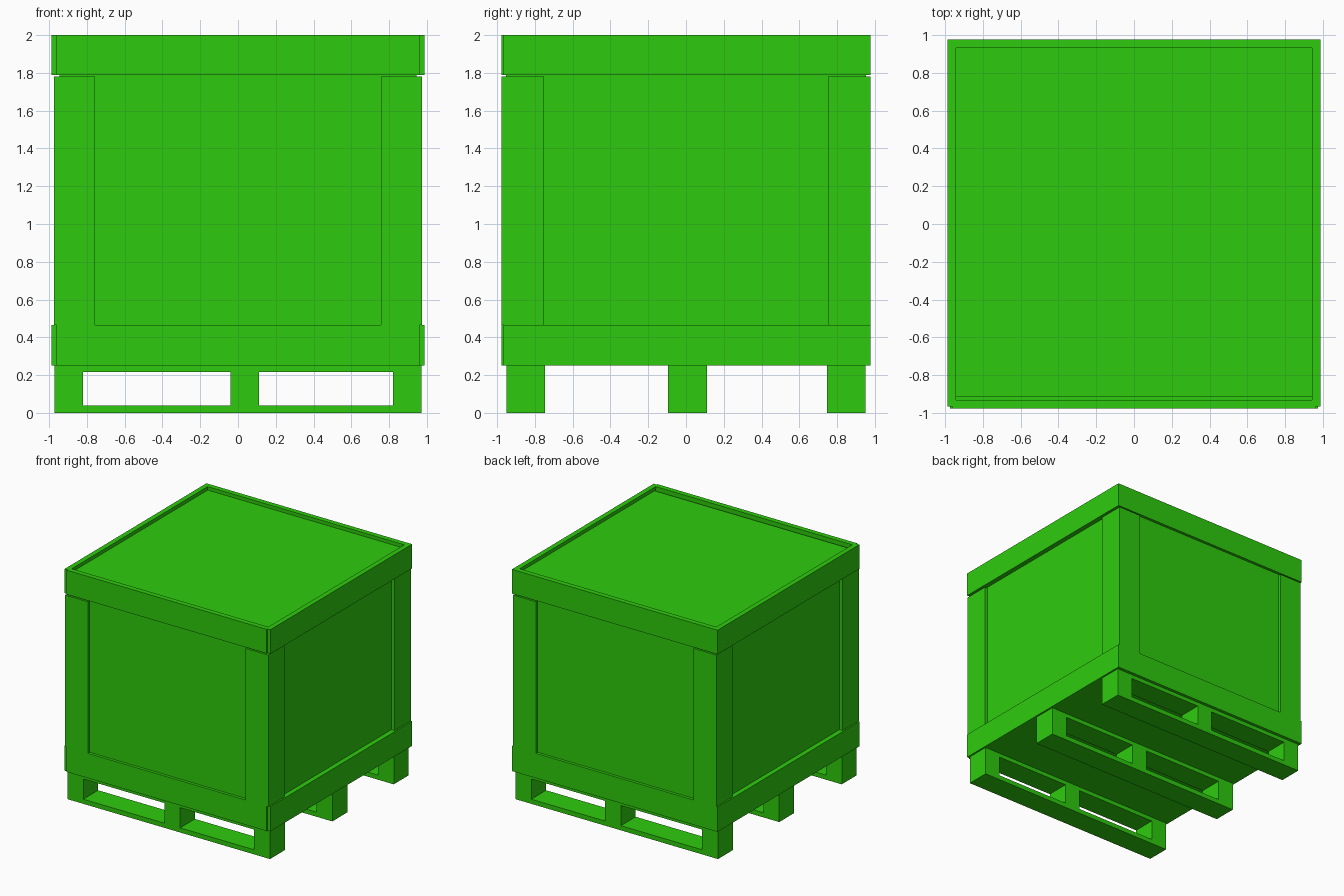
import bpy

cube = bpy.data.objects.get("Cube")
if cube:
    bpy.data.objects.remove(cube, do_unlink=True)

green = bpy.data.materials.new("crate green")
green.use_nodes = True
colour = (0.027, 0.6, 0.004, 1)
green.diffuse_color = colour
green.node_tree.nodes["Principled BSDF"].inputs["Base Color"].default_value = colour


def box(name, x, y, z):
    """Box from its (low, high) limits on each axis."""
    spans = (x, y, z)
    bpy.ops.mesh.primitive_cube_add(size=1, location=[(a + b) / 2 for a, b in spans])
    ob = bpy.context.object
    ob.name = name
    ob.scale = [abs(b - a) for a, b in spans]
    bpy.ops.object.transform_apply(location=False, rotation=False, scale=True)
    ob.data.materials.append(green)
    return ob


def band(name, z):
    """Four boards wrapped round the crate."""
    for label, s in (("left", 1), ("right", -1)):
        box(f"{name}_{label}", (s * 0.943, s * 0.987), (-0.967, 0.977), z)
    box(f"{name}_front", (-0.96, 0.96), (-0.977, -0.932), z)
    box(f"{name}_back", (-0.943, 0.943), (0.932, 0.977), z)


# Crate body, lid and bands
box("crate_panels", (-0.945, 0.945), (-0.952, 0.952), (0.25, 1.94))
box("lid_panel", (-0.943, 0.943), (-0.917, 0.932), (1.93, 1.97))
band("top_band", (1.79, 2.0))
band("bottom_band", (0.25, 0.465))

# Corner posts, each made of two boards
for xs, side in ((1, "left"), (-1, "right")):
    for ys, end in ((-1, "front"), (1, "back")):
        z = (0.465, 1.78)
        box(f"{end}_{side}_post_face", (xs * 0.757, xs * 0.975), (ys * 0.94, ys * 0.977), z)
        box(f"{end}_{side}_post_side", (xs * 0.935, xs * 0.975), (ys * 0.753, ys * 0.977), z)

# Pallet rows: top board, bottom board and three blocks
for row, y in (("front", (-0.95, -0.747)), ("middle", (-0.095, 0.11)), ("back", (0.747, 0.95))):
    box(f"pallet_{row}_top_board", (-0.972, 0.972), y, (0.215, 0.25))
    box(f"pallet_{row}_bottom_board", (-0.972, 0.972), y, (0, 0.04))
    for label, x in (("right", (-0.972, -0.82)), ("centre", (-0.04, 0.11)), ("left", (0.82, 0.972))):
        box(f"pallet_{row}_{label}_block", x, y, (0.04, 0.215))
